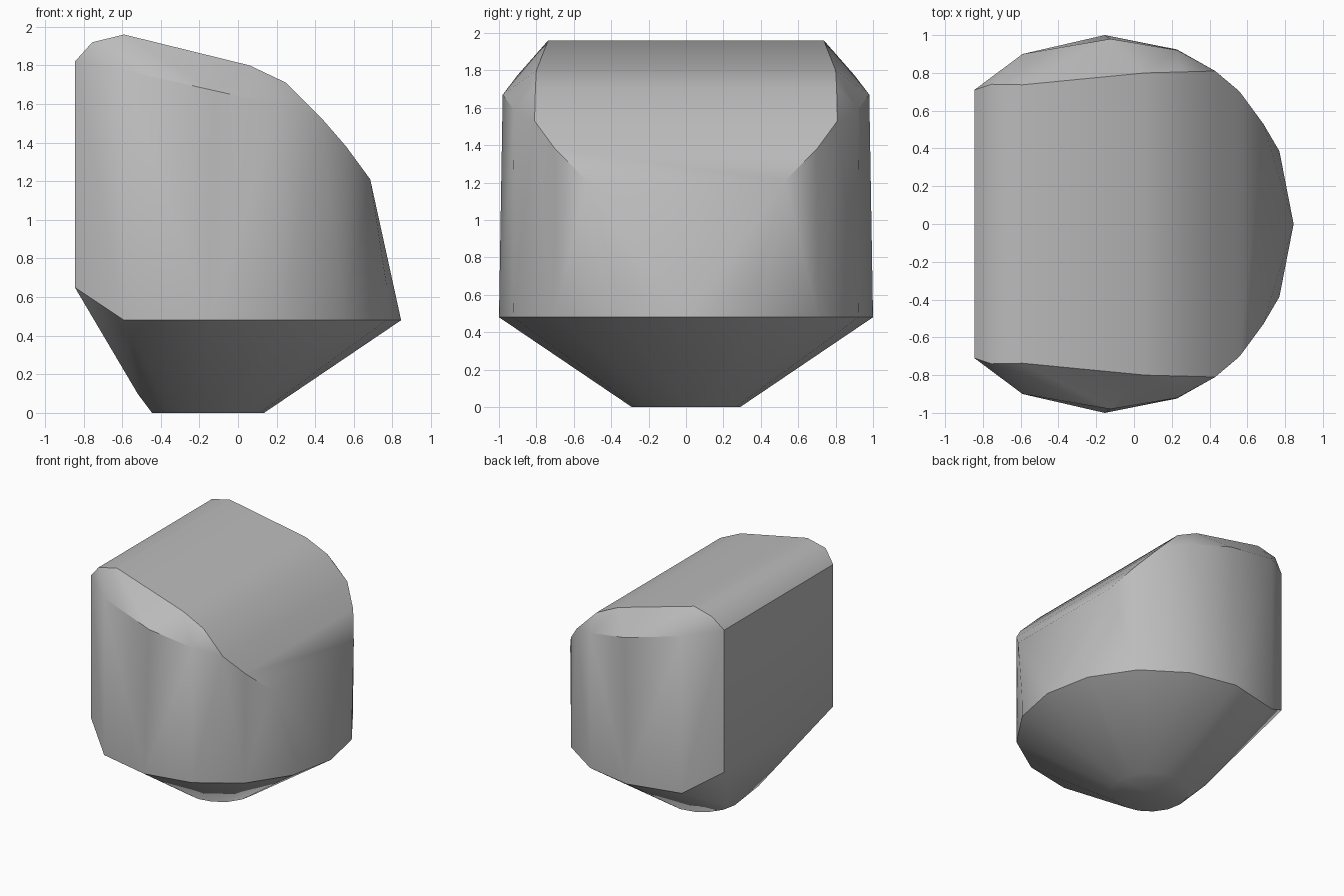
import bpy
import bmesh
from math import cos, sin, radians

old = bpy.data.objects.get("Cube")
if old:
    bpy.data.objects.remove(old)

AXIS_X = -0.155          # the drum's upright axis
points = []


def add_pair(x, y, z):
    """Add a corner and its mirror image across y = 0."""
    points.append((x, y, z))
    if y > 0.001:
        points.append((x, -y, z))


def add_arc(radius, z, first, last, step=22.5):
    """Add mirrored corners along an arc around the drum's axis."""
    for i in range(int((last - first) / step) + 1):
        a = radians(first + i * step)
        add_pair(AXIS_X + radius * cos(a), radius * sin(a), z)


# Small round foot and wide shoulder of the tapered base
add_arc(0.29, 0.0, 0, 180)
add_arc(1.0, 0.48, 0, 90)
add_pair(-0.59, 0.90, 0.48)

# Flat rear wall, bevelled underneath towards the foot
add_pair(-0.845, 0.71, 0.65)
add_pair(-0.845, 0.71, 1.82)
add_pair(-0.52, 0.20, 0.10)

# Crown: curved top sheet falling towards the nose
for x, y, z in [(-0.755, 0.74, 1.92), (-0.59, 0.737, 1.96),
                (0.06, 0.80, 1.80), (0.25, 0.805, 1.71)]:
    add_pair(x, y, z)

# Upper rim of the drum, below the side bevels
for x, y, z in [(-0.59, 0.90, 1.775), (-0.125, 0.98, 1.67),
                (0.23, 0.92, 1.59), (0.43, 0.81, 1.53)]:
    add_pair(x, y, z)

# Rim where the slope meets the rounded nose
for x, y, z in [(0.56, 0.70, 1.38), (0.685, 0.53, 1.21), (0.77, 0.385, 0.66)]:
    add_pair(x, y, z)

# Skin the corners into one convex solid
bm = bmesh.new()
for p in points:
    bm.verts.new(p)
hull = bmesh.ops.convex_hull(bm, input=bm.verts[:])
loose = {g for g in hull["geom_interior"] + hull["geom_unused"]
         if isinstance(g, bmesh.types.BMVert)}
bmesh.ops.delete(bm, geom=list(loose), context="VERTS")
bmesh.ops.dissolve_limit(bm, angle_limit=radians(1.0),
                         verts=bm.verts[:], edges=bm.edges[:])
bmesh.ops.recalc_face_normals(bm, faces=bm.faces[:])
mesh = bpy.data.meshes.new("faceted_drum")
bm.to_mesh(mesh)
bm.free()

drum = bpy.data.objects.new("faceted_drum", mesh)
bpy.context.collection.objects.link(drum)

# Plain grey finish
grey = bpy.data.materials.new("plain grey")
grey.use_nodes = True
colour = (0.5, 0.5, 0.5, 1.0)
grey.diffuse_color = colour
grey.node_tree.nodes["Principled BSDF"].inputs["Base Color"].default_value = colour
mesh.materials.append(grey)

# Smooth curves, crisp bevel edges
bpy.ops.object.select_all(action="DESELECT")
drum.select_set(True)
bpy.context.view_layer.objects.active = drum
bpy.ops.object.shade_smooth_by_angle(angle=radians(37))
